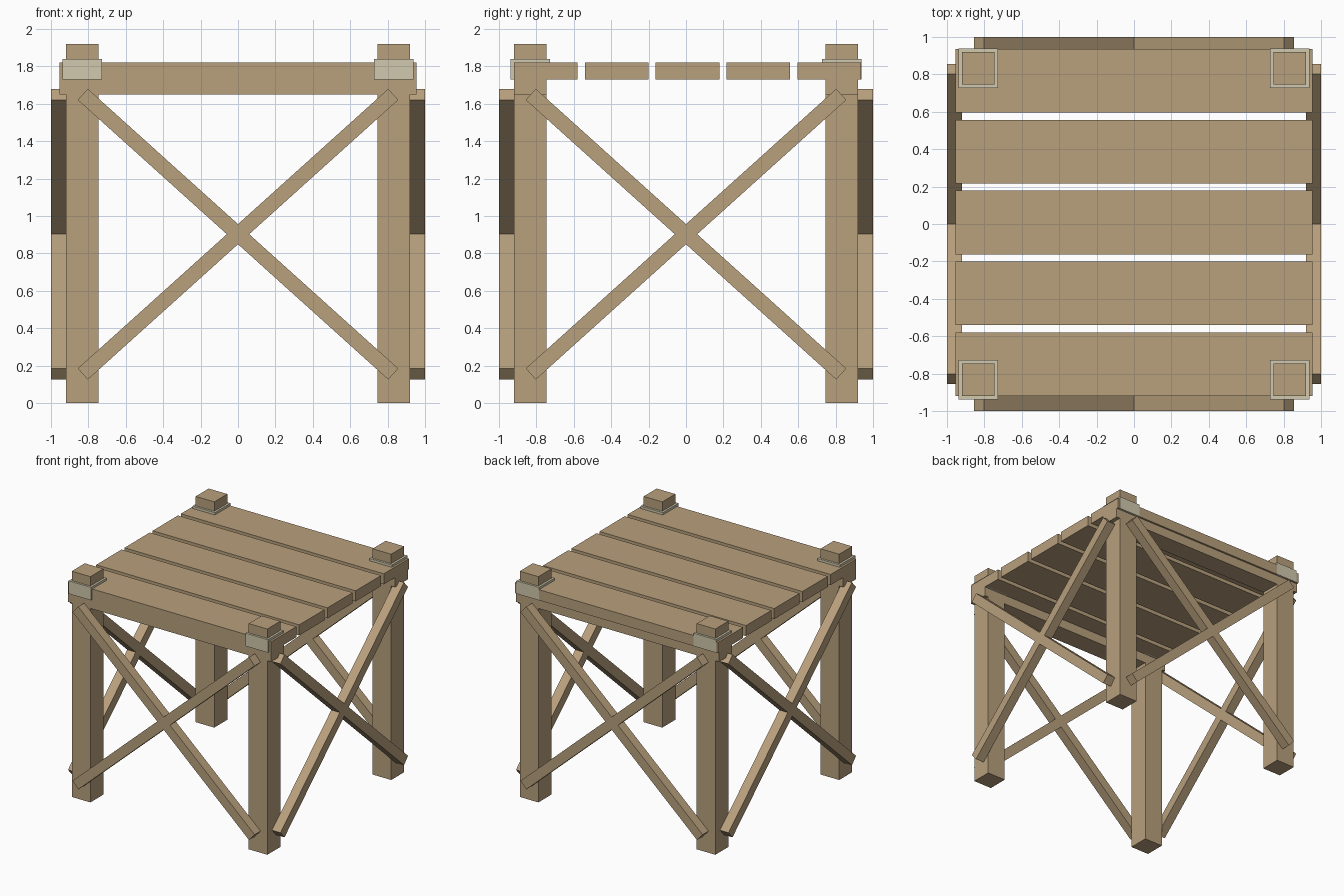
import bpy
import math

if "Cube" in bpy.data.objects:
    bpy.data.objects.remove(bpy.data.objects["Cube"])


def material(name, rgb):
    m = bpy.data.materials.new(name)
    m.diffuse_color = (*rgb, 1.0)
    m.use_nodes = True
    m.node_tree.nodes["Principled BSDF"].inputs["Base Color"].default_value = m.diffuse_color
    return m


WOOD = material("tan_wood", (0.48, 0.352, 0.204))
BAND = material("pale_metal", (0.64, 0.58, 0.42))


def box(name, center, size, mat, rotation=(0, 0, 0)):
    bpy.ops.mesh.primitive_cube_add(size=1, location=center, rotation=rotation)
    ob = bpy.context.object
    ob.name = name
    ob.scale = size
    ob.data.materials.append(mat)
    return ob


# Four posts, each with a collar near the top
POST = 0.8325
for sx in (-1, 1):
    for sy in (-1, 1):
        box("post", (sx * POST, sy * POST, 0.96), (0.175, 0.175, 1.92), WOOD)
        box("post_collar", (sx * POST, sy * POST, 1.785), (0.21, 0.21, 0.11), BAND)

# Front and back beams carrying the deck
for sy in (-1, 1):
    box("deck_beam", (0, sy * POST, 1.69), (1.91, 0.175, 0.08), WOOD)

# Five deck planks with gaps
for i in range(5):
    box("deck_plank", (0, -0.75 + 0.379 * i, 1.775), (1.91, 0.34, 0.09), WOOD)

# Crossed braces on all four sides
RUN, RISE = 1.66, 1.495
length = math.hypot(RUN, RISE)
slope = math.atan2(RISE, RUN)
for s in (-1, 1):
    for tilt in (-slope, slope):
        box("brace_front_back", (0, s * 0.96, 0.9025), (length, 0.08, 0.08),
            WOOD, (0, tilt, 0))
        box("brace_side", (s * 0.96, 0, 0.9025), (0.08, length, 0.08),
            WOOD, (tilt, 0, 0))
